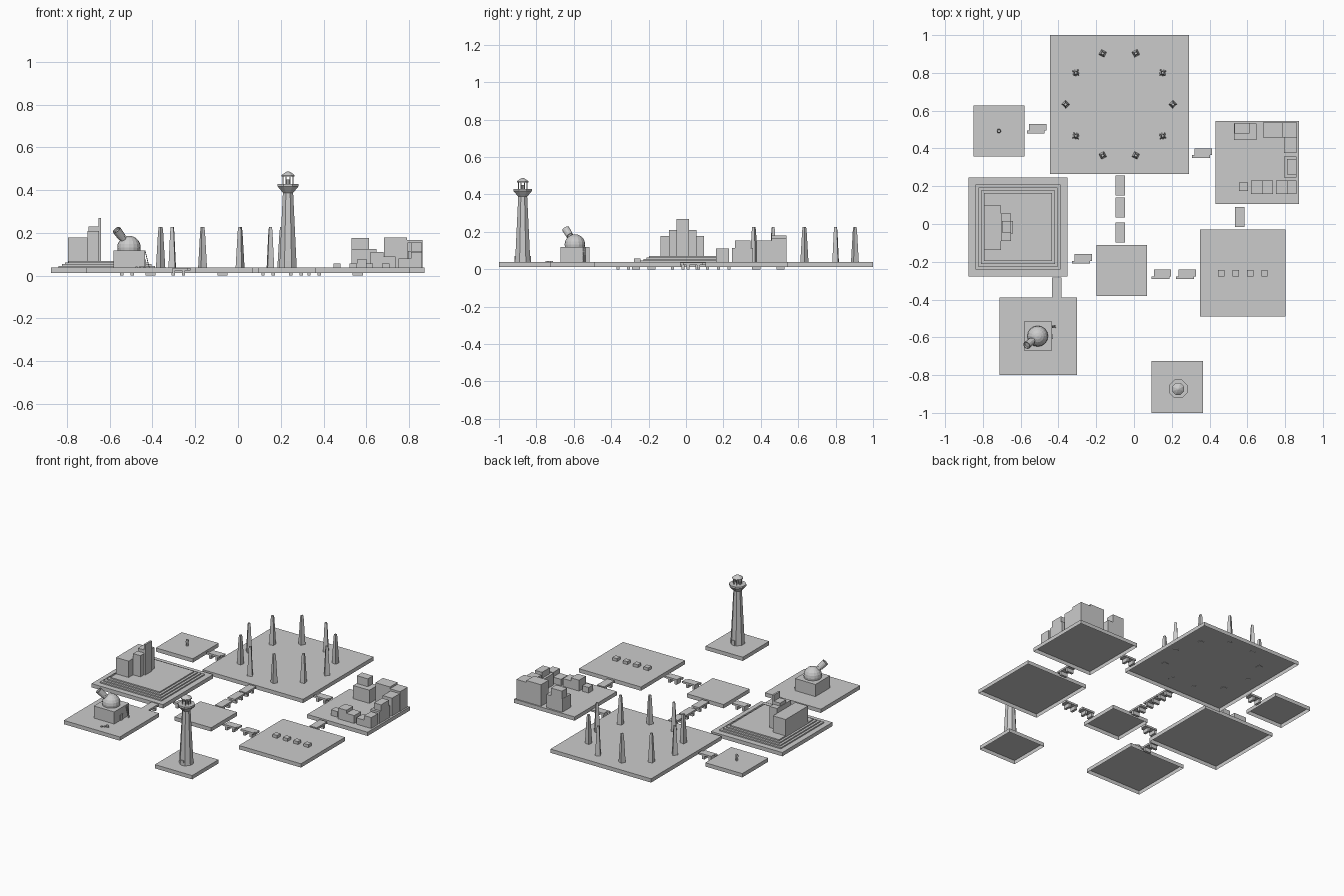
import bpy, bmesh, math
from mathutils import Vector

TOP, LOW = 0.038, 0.013


def finish(bm, name):
    me = bpy.data.meshes.new(name)
    bm.to_mesh(me)
    bm.free()
    ob = bpy.data.objects.new(name, me)
    bpy.context.collection.objects.link(ob)
    return ob


def box(name, x0, x1, y0, y1, z0, z1, open_bottom=False):
    bm = bmesh.new()
    bmesh.ops.create_cube(bm, size=1)
    for v in bm.verts:
        v.co = (x0 if v.co.x < 0 else x1, y0 if v.co.y < 0 else y1, z0 if v.co.z < 0 else z1)
    if open_bottom:
        bm.normal_update()
        bmesh.ops.delete(bm, geom=[f for f in bm.faces if f.normal.z < -0.5], context='FACES_ONLY')
    return finish(bm, name)


def lathe(name, profile, sides, loc=(0, 0, 0), turn=0.0, axis=None):
    """Stack of rings (radius, height), capped at both ends."""
    bm = bmesh.new()
    rings = []
    for r, z in profile:
        rings.append([bm.verts.new((r * math.cos(turn + 2 * math.pi * i / sides),
                                    r * math.sin(turn + 2 * math.pi * i / sides), z))
                      for i in range(sides)])
    for a, b in zip(rings, rings[1:]):
        for i in range(sides):
            j = (i + 1) % sides
            bm.faces.new((a[i], a[j], b[j], b[i]))
    bm.faces.new(rings[0][::-1])
    bm.faces.new(rings[-1])
    ob = finish(bm, name)
    ob.location = loc
    if axis:
        ob.rotation_euler = Vector(axis).to_track_quat('Z', 'Y').to_euler()
    return ob


# Hollow-bottomed platforms
platforms = {
    "circle": (-0.445, 0.29, 0.265, 1.0), "shrine": (-0.85, -0.58, 0.357, 0.627),
    "temple": (-0.875, -0.353, -0.278, 0.245), "observatory": (-0.712, -0.303, -0.80, -0.39),
    "hub": (-0.198, 0.07, -0.38, -0.11), "market": (0.35, 0.803, -0.49, -0.03),
    "town": (0.432, 0.873, 0.105, 0.545), "lighthouse": (0.093, 0.365, -1.0, -0.725)}
for n, (x0, x1, y0, y1) in platforms.items():
    box(n + "_platform", x0, x1, y0, y1, LOW, TOP, True)

# Broken bridges running along x: two offset slabs and hanging legs
for x, y in [(-0.515, 0.505), (0.36, 0.375), (-0.275, -0.185), (0.145, -0.267), (0.275, -0.267)]:
    box("bridge_deck", x - 0.04, x + 0.052, y - 0.01, y + 0.025, 0.024, TOP - 0.002)
    box("bridge_deck_edge", x - 0.052, x + 0.042, y - 0.025, y - 0.01, 0.024, TOP - 0.002)
    for dx in (-0.028, 0.02):
        box("bridge_leg", x + dx - 0.008, x + dx + 0.008, y - 0.022, y + 0.022, 0, 0.024)

# Bridges running along y
for x, y in [(-0.073, 0.203), (-0.073, 0.087), (-0.073, -0.045), (-0.409, -0.336), (0.56, 0.038)]:
    box("bridge_deck", x - 0.026, x + 0.026, y - 0.053, y + 0.053, 0.024, TOP - 0.002)
    for dy in (-0.028, 0.028):
        box("bridge_leg", x - 0.024, x + 0.024, y + dy - 0.008, y + dy + 0.008, 0, 0.024)

# Ring of tapered obelisks
for i in range(10):
    a = math.radians(36 * i)
    lathe("obelisk", [(0.022, TOP - 0.002), (0.012, 0.205), (0.009, 0.227)], 4,
          (-0.078 + 0.284 * math.cos(a), 0.633 + 0.284 * math.sin(a), 0), a)

# Shrine post
lathe("shrine_post", [(0.009, TOP), (0.009, 0.06), (0.012, 0.062), (0.008, 0.078)], 6, (-0.715, 0.492, 0))

# Temple: stepped plinth and stacked blocks
for i in range(4):
    h = 0.225 - 0.015 * i
    box("temple_step", -0.614 - h, -0.614 + h, -0.017 - h, -0.017 + h, TOP, 0.046 + 0.008 * i)
box("temple_hall", -0.795, -0.703, -0.137, 0.097, 0.06, 0.178)
box("temple_front", -0.703, -0.65, -0.09, 0.055, 0.06, 0.21)
box("temple_tower", -0.70, -0.644, -0.045, 0.017, 0.06, 0.23)
box("temple_spire", -0.653, -0.641, -0.05, 0.017, 0.06, 0.27)

# Observatory: block, dome, telescope, ladder, rubble
box("observatory_base", -0.583, -0.435, -0.67, -0.517, TOP, 0.118)
dome = [(0.055 * math.cos(math.radians(t)), 0.132 + 0.055 * math.sin(math.radians(t)))
        for t in (-15, 0, 18, 36, 54, 72, 87)]
lathe("observatory_dome", dome, 16, (-0.51, -0.594, 0))
lathe("telescope", [(0.015, 0), (0.015, 0.06), (0.019, 0.062), (0.021, 0.11), (0.016, 0.11), (0.016, 0.1)],
      12, (-0.51, -0.594, 0.135), axis=(-0.06, -0.05, 0.082))
box("observatory_door", -0.437, -0.43, -0.61, -0.585, TOP, 0.075)
for y in (-0.55, -0.54):
    lathe("ladder_rail", [(0.0015, 0), (0.0015, 0.083)], 4, (-0.415, y, TOP), axis=(-0.02, 0, 0.08))
for k in range(6):
    z = 0.01 + k * 0.012
    x = -0.415 - z * 0.25
    box("ladder_rung", x - 0.001, x + 0.001, -0.55, -0.54, TOP + z - 0.001, TOP + z + 0.001)
for x, y in [(-0.474, -0.745), (-0.458, -0.735), (-0.45, -0.72), (-0.44, -0.73), (-0.455, -0.715)]:
    box("rubble", x - 0.005, x + 0.005, y - 0.005, y + 0.005, TOP, TOP + 0.006)

# Market crates
for i in range(4):
    x = 0.463 + 0.076 * i
    box("crate", x - 0.017, x + 0.017, -0.277, -0.243, TOP, 0.057)

# Town houses
houses = [(0.53, 0.648, 0.445, 0.532, 0.125), (0.532, 0.612, 0.48, 0.534, 0.177),
          (0.683, 0.79, 0.457, 0.537, 0.18), (0.79, 0.863, 0.457, 0.537, 0.168),
          (0.793, 0.861, 0.377, 0.457, 0.155),
          (0.795, 0.861, 0.245, 0.357, 0.115), (0.81, 0.861, 0.262, 0.345, 0.155),
          (0.752, 0.81, 0.16, 0.23, 0.08), (0.81, 0.861, 0.16, 0.23, 0.11),
          (0.62, 0.68, 0.16, 0.23, 0.11), (0.68, 0.737, 0.16, 0.23, 0.09),
          (0.557, 0.603, 0.175, 0.22, 0.075)]
for x0, x1, y0, y1, z in houses:
    box("house", x0, x1, y0, y1, TOP, z)

# Lighthouse: tower, gallery, lantern posts, roof
c = (0.234, -0.873, 0)
t8 = math.pi / 8
lathe("lighthouse_tower", [(0.044, TOP), (0.026, 0.388), (0.053, 0.418), (0.053, 0.43)], 8, c, t8)
for i in range(8):
    a = t8 + i * math.pi / 4
    lathe("lantern_post", [(0.003, 0.428), (0.003, 0.468)], 4,
          (c[0] + 0.025 * math.cos(a), c[1] + 0.025 * math.sin(a), 0), a)
lathe("lantern_lamp", [(0.009, 0.428), (0.009, 0.45)], 8, c)
lathe("lantern_roof", [(0.034, 0.465), (0.034, 0.47), (0.02, 0.48), (0.004, 0.488)], 8, c, t8)
for s in (-1, 1):
    box("lighthouse_door", c[0] - 0.009, c[0] + 0.009, c[1] + s * 0.03, c[1] + s * 0.044, TOP, 0.07)
